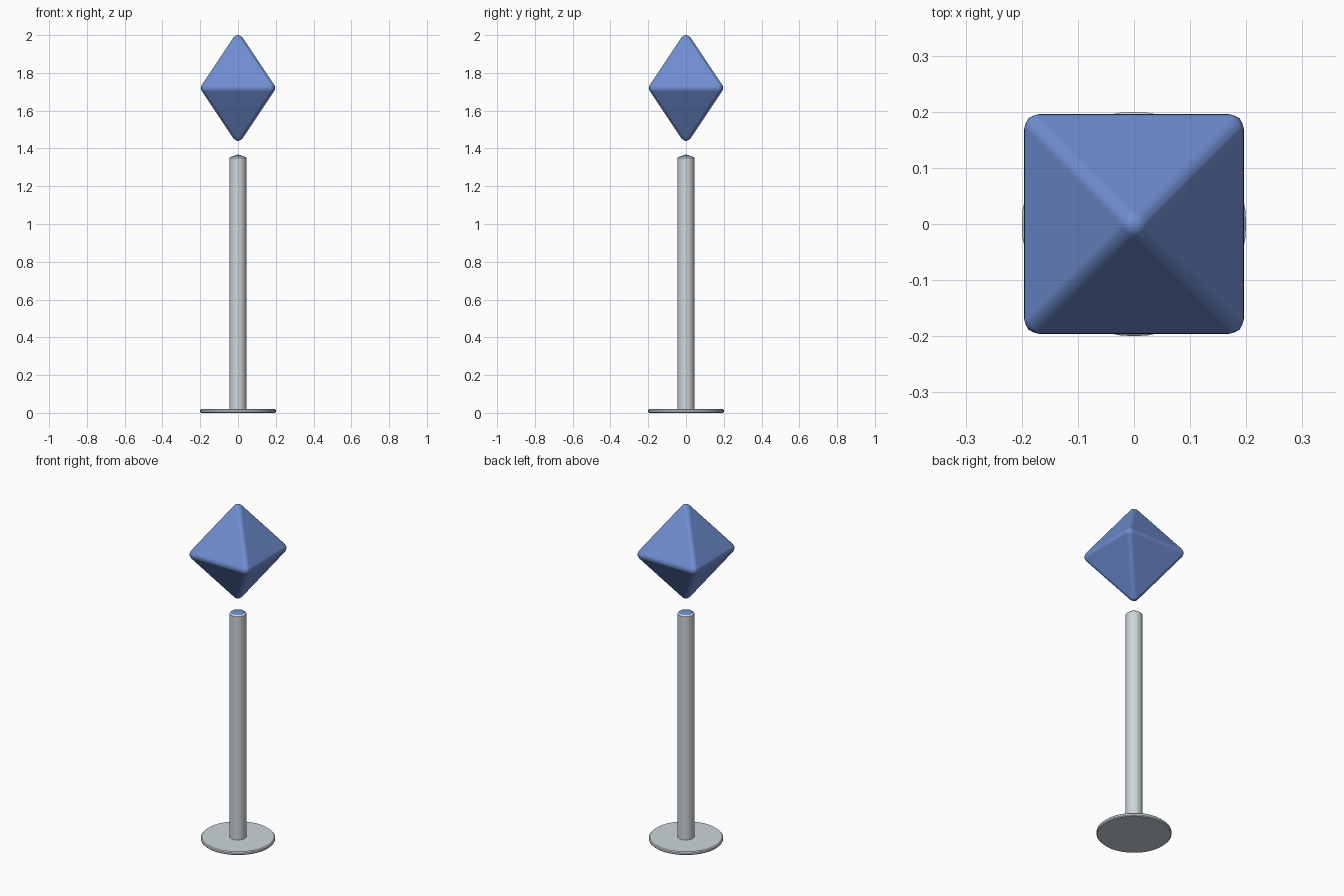
import bpy, bmesh, math
from mathutils import Vector

cube = bpy.data.objects.get("Cube")
if cube:
    bpy.data.objects.remove(cube, do_unlink=True)


def material(name, rgb):
    mat = bpy.data.materials.new(name)
    mat.use_nodes = True
    colour = (*rgb, 1.0)
    mat.diffuse_color = colour
    for node in mat.node_tree.nodes:
        if node.type == 'BSDF_PRINCIPLED':
            node.inputs["Base Color"].default_value = colour
            node.inputs["Roughness"].default_value = 0.6
    return mat


def make_object(name, bm, mat):
    bmesh.ops.recalc_face_normals(bm, faces=bm.faces[:])
    mesh = bpy.data.meshes.new(name)
    bm.to_mesh(mesh)
    bm.free()
    mesh.materials.append(mat)
    obj = bpy.data.objects.new(name, mesh)
    bpy.context.collection.objects.link(obj)
    bpy.ops.object.select_all(action='DESELECT')
    obj.select_set(True)
    bpy.context.view_layer.objects.active = obj
    return obj


def lathe(name, profile, mat, segments=48):
    """Spin an (radius, height) profile about the z axis."""
    bm = bmesh.new()
    verts = [bm.verts.new((r, 0, z)) for r, z in profile]
    edges = [bm.edges.new(pair) for pair in zip(verts, verts[1:])]
    bmesh.ops.spin(bm, geom=verts + edges, cent=(0, 0, 0), axis=(0, 0, 1),
                   angle=math.tau, steps=segments, use_duplicate=False)
    bmesh.ops.remove_doubles(bm, verts=bm.verts[:], dist=0.0001)
    obj = make_object(name, bm, mat)
    bpy.ops.object.shade_smooth_by_angle(angle=math.radians(30))
    return obj


grey = material("light grey metal", (0.61, 0.67, 0.70))
blue = material("crystal blue", (0.16, 0.27, 0.64))

# Round foot with softened rims
lathe("base_disc", [(0, 0), (0.195, 0), (0.2, 0.005), (0.2, 0.015),
                    (0.195, 0.02), (0, 0.02)], grey)

# Upright post with a chamfered top rim, and the low coloured cone on it
lathe("post", [(0.045, 0.018), (0.045, 1.35), (0.038, 1.356)], grey, 32)
lathe("post_cap", [(0.038, 1.356), (0, 1.368)], blue, 32)

# Floating crystal: square bipyramid with rounded edges
half_width, half_height, centre = 0.196, 0.281, 1.72
bm = bmesh.new()
for x in (-1, 1):
    bm.verts.new((0, 0, x * 0.31))
    for y in (-1, 1):
        bm.verts.new((x * 0.203, y * 0.203, 0))
bmesh.ops.convex_hull(bm, input=bm.verts[:])
bmesh.ops.bevel(bm, geom=bm.edges[:], offset=0.02, offset_type='OFFSET',
                segments=4, profile=0.5, affect='EDGES', clamp_overlap=True)
# Fit the rounded shape to its final size
reach = [max(abs(v.co[i]) for v in bm.verts) for i in range(3)]
bmesh.ops.scale(bm, verts=bm.verts[:], vec=Vector((
    half_width / reach[0], half_width / reach[1], half_height / reach[2])))
bmesh.ops.translate(bm, verts=bm.verts[:], vec=(0, 0, centre))
for face in bm.faces:
    face.smooth = True
crystal = make_object("floating_crystal", bm, blue)
normals = crystal.modifiers.new("flat_face_normals", 'WEIGHTED_NORMAL')
normals.weight = 100
